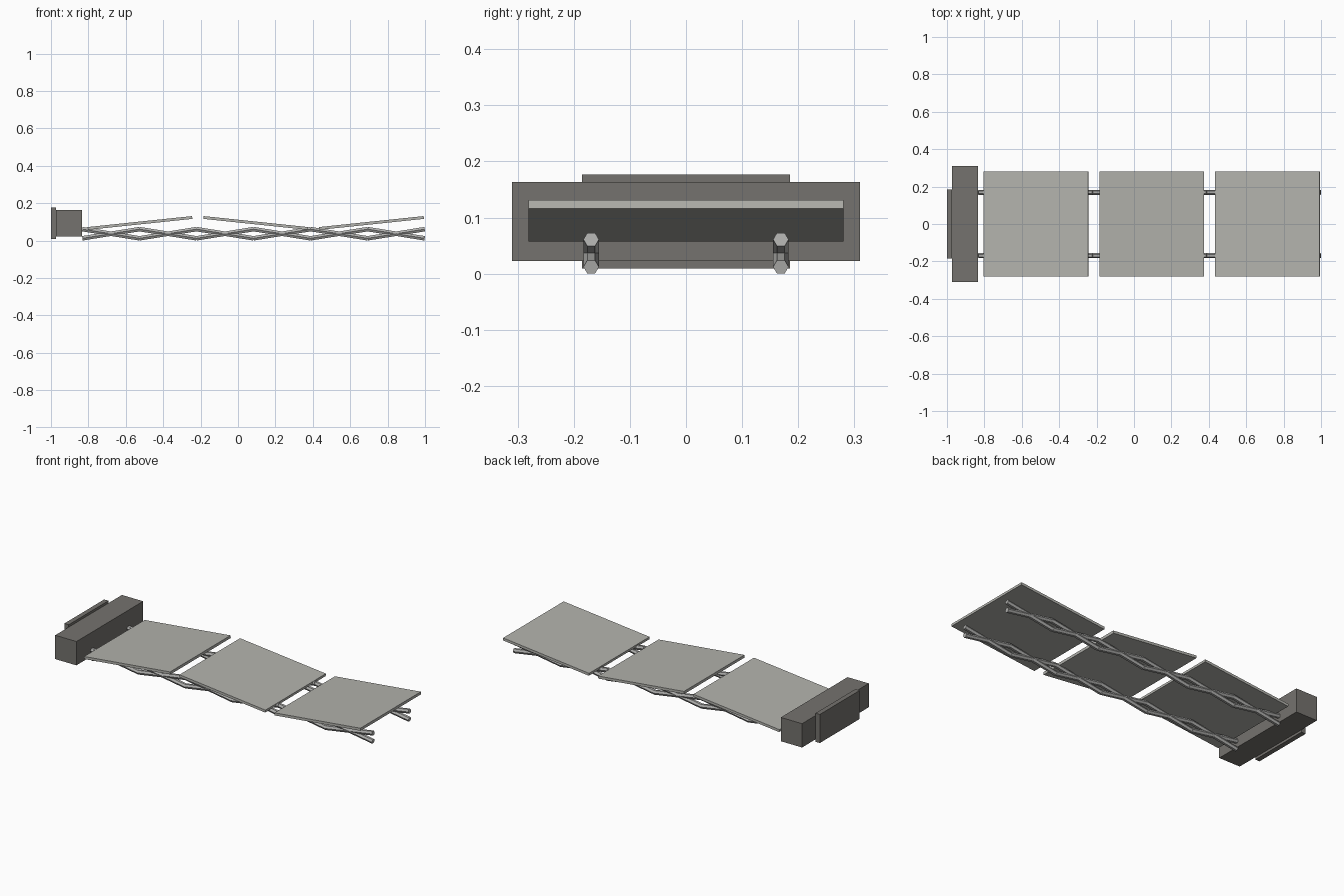
import bpy
from math import atan2, hypot, radians

cube = bpy.data.objects.get("Cube")
if cube:
    bpy.data.objects.remove(cube, do_unlink=True)


def material(name, rgb):
    mat = bpy.data.materials.new(name)
    mat.use_nodes = True
    color = (*rgb, 1)
    mat.diffuse_color = color
    bsdf = mat.node_tree.nodes["Principled BSDF"]
    bsdf.inputs["Base Color"].default_value = color
    return mat


panel_grey = material("light_panel_grey", (0.45, 0.45, 0.42))
rod_grey = material("rod_grey", (0.44, 0.44, 0.43))
base_grey = material("dark_base_grey", (0.178, 0.17, 0.156))


def finish(obj, name, mat):
    obj.name = name
    obj.data.materials.append(mat)
    return obj


def box(name, center, size, mat, tilt=0):
    bpy.ops.mesh.primitive_cube_add(size=1, location=center)
    obj = bpy.context.object
    obj.scale = size
    obj.rotation_euler.y = tilt
    return finish(obj, name, mat)


def rod(name, y, start, end):
    (x0, z0), (x1, z1) = start, end
    bpy.ops.mesh.primitive_cylinder_add(
        vertices=6, radius=0.0138, depth=hypot(x1 - x0, z1 - z0),
        location=((x0 + x1) / 2, y, (z0 + z1) / 2),
        rotation=(0, atan2(x1 - x0, z1 - z0), 0))
    return finish(bpy.context.object, name, mat=rod_grey)


# Mounting block with its end plate
box("base_block", (-0.903, 0, 0.093), (0.138, 0.62, 0.14), base_grey)
box("base_end_plate", (-0.986, 0, 0.093), (0.028, 0.37, 0.168), base_grey)

# Folding panels, tilted alternately
for i in range(3):
    tilt = radians(6) * (1 if i % 2 else -1)
    box(f"panel_{i + 1}", (-0.524 + 0.619 * i, 0, 0.094),
        (0.562, 0.562, 0.015), panel_grey, tilt)

# Scissor linkage: crossed rods on both sides
LOW, HIGH = 0.012, 0.061
START, STEP = -0.832, 0.305
for side, y in (("left", 0.169), ("right", -0.169)):
    for i in range(6):
        x0 = START + STEP * i
        x1 = x0 + STEP
        rod(f"{side}_rising_rod_{i + 1}", y, (x0, LOW), (x1, HIGH))
        rod(f"{side}_falling_rod_{i + 1}", y, (x0, HIGH), (x1, LOW))
